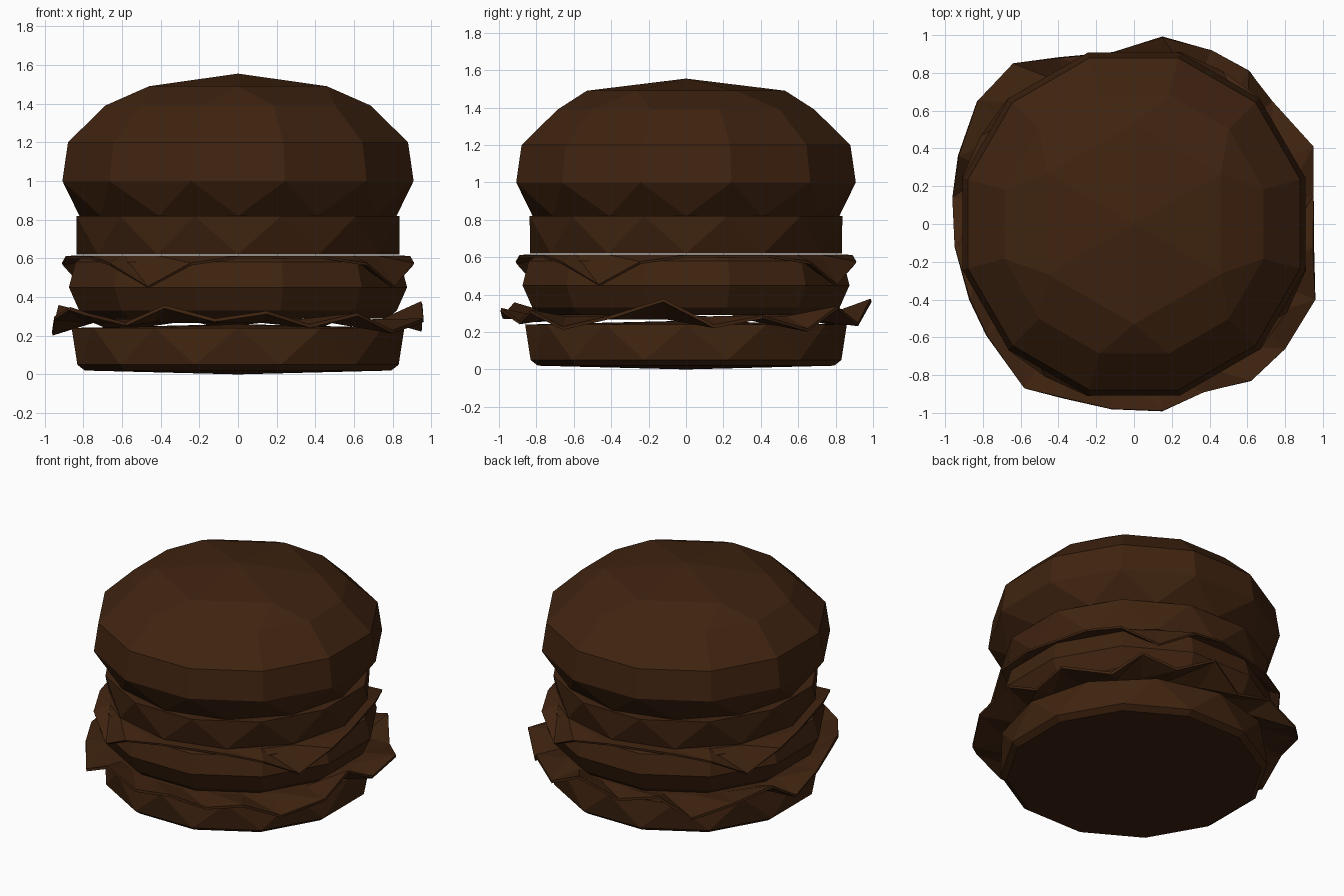
import bpy, bmesh
from math import cos, sin, radians, atan2
from mathutils import Vector

cube = bpy.data.objects.get("Cube")
if cube:
    bpy.data.objects.remove(cube)

brown = bpy.data.materials.new("dark brown")
brown.use_nodes = True
COLOUR = (0.05, 0.017, 0.005, 1)
brown.diffuse_color = COLOUR
brown.node_tree.nodes["Principled BSDF"].inputs["Base Color"].default_value = COLOUR


def polar(radius, degrees, z):
    a = radians(degrees)
    return Vector((radius * cos(a), radius * sin(a), z))


def ring(radius, z, start=15, sides=12):
    return [polar(radius, start + i * 360 / sides, z) for i in range(sides)]


def finish(name, bm):
    bmesh.ops.recalc_face_normals(bm, faces=bm.faces)
    mesh = bpy.data.meshes.new(name)
    bm.to_mesh(mesh)
    bm.free()
    mesh.materials.append(brown)
    obj = bpy.data.objects.new(name, mesh)
    bpy.context.collection.objects.link(obj)
    return obj


def faceted_disc(name, rings, tips=()):
    """Convex low-poly layer wrapped around stacked rings."""
    bm = bmesh.new()
    for points in rings:
        for p in points:
            bm.verts.new(p)
    for z in tips:
        bm.verts.new((0, 0, z))
    bmesh.ops.convex_hull(bm, input=bm.verts)
    return finish(name, bm)


def sheet(name, inner, outer, thickness):
    """Thin round sheet with a shaped rim."""
    bm = bmesh.new()
    a = [bm.verts.new(p) for p in inner]
    b = [bm.verts.new(p) for p in outer]
    bm.faces.new(a)
    for i in range(len(a)):
        j = (i + 1) % len(a)
        bm.faces.new((a[i], b[i], b[j]))
        bm.faces.new((a[i], b[j], a[j]))
    obj = finish(name, bm)
    mod = obj.modifiers.new("thickness", 'SOLIDIFY')
    mod.thickness = thickness
    mod.offset = 0
    return obj


# Buns, tomato slice and patty
faceted_disc("bottom_bun", [ring(0.82, 0.02), ring(0.86, 0.05),
                            ring(0.86, 0.24, start=0)], tips=[0, 0.26])
faceted_disc("patty", [ring(0.8, 0.29), ring(0.85, 0.33), ring(0.905, 0.45),
                       ring(0.87, 0.58), ring(0.84, 0.6)])
faceted_disc("tomato_slice", [ring(0.835, 0.62, start=0), ring(0.865, 0.82)])
faceted_disc("top_bun", [ring(0.82, 0.82, start=0), ring(0.94, 1.0), ring(0.91, 1.2),
                         ring(0.71, 1.39), ring(0.53, 1.49, start=30, sides=6)],
             tips=[1.555])

# Cheese: four drooping corners, one every quarter turn
corner = [(0, 0.93, 0.45), (15, 0.94, 0.57), (30, 0.89, 0.605),
          (60, 0.89, 0.605), (75, 0.94, 0.57)]
rim = [polar(r, turn + a, z) for turn in (-120, -30, 60, 150) for a, r, z in corner]
sheet("cheese", [polar(0.83, 0, 0).length * Vector((p.x, p.y, 0)).normalized()
                 + Vector((0, 0, 0.608)) for p in rim], rim, 0.014)

# Lettuce: irregular wavy leaf edge
leaf = [(.95, .41, .28), (.73, .65, .21), (.61, .81, .33), (.41, .92, .24),
        (.15, .99, .37), (-.11, .91, .25), (-.4, .88, .33), (-.64, .85, .23),
        (-.83, .65, .31), (-.93, .36, .35), (-.96, .14, .21), (-.95, -.12, .29),
        (-.87, -.4, .34), (-.78, -.59, .31), (-.58, -.87, .26), (-.38, -.92, .35),
        (-.12, -.98, .28), (.15, -.99, .32), (.37, -.89, .25), (.62, -.83, .31),
        (.8, -.66, .22), (.96, -.4, .28), (.95, -.12, .37), (.95, .15, .23)]
edge = [Vector(p) for p in leaf]
sheet("lettuce", [polar(0.8, 180 / 3.14159 * atan2(p.y, p.x), 0.275) for p in edge],
      edge, 0.018)
